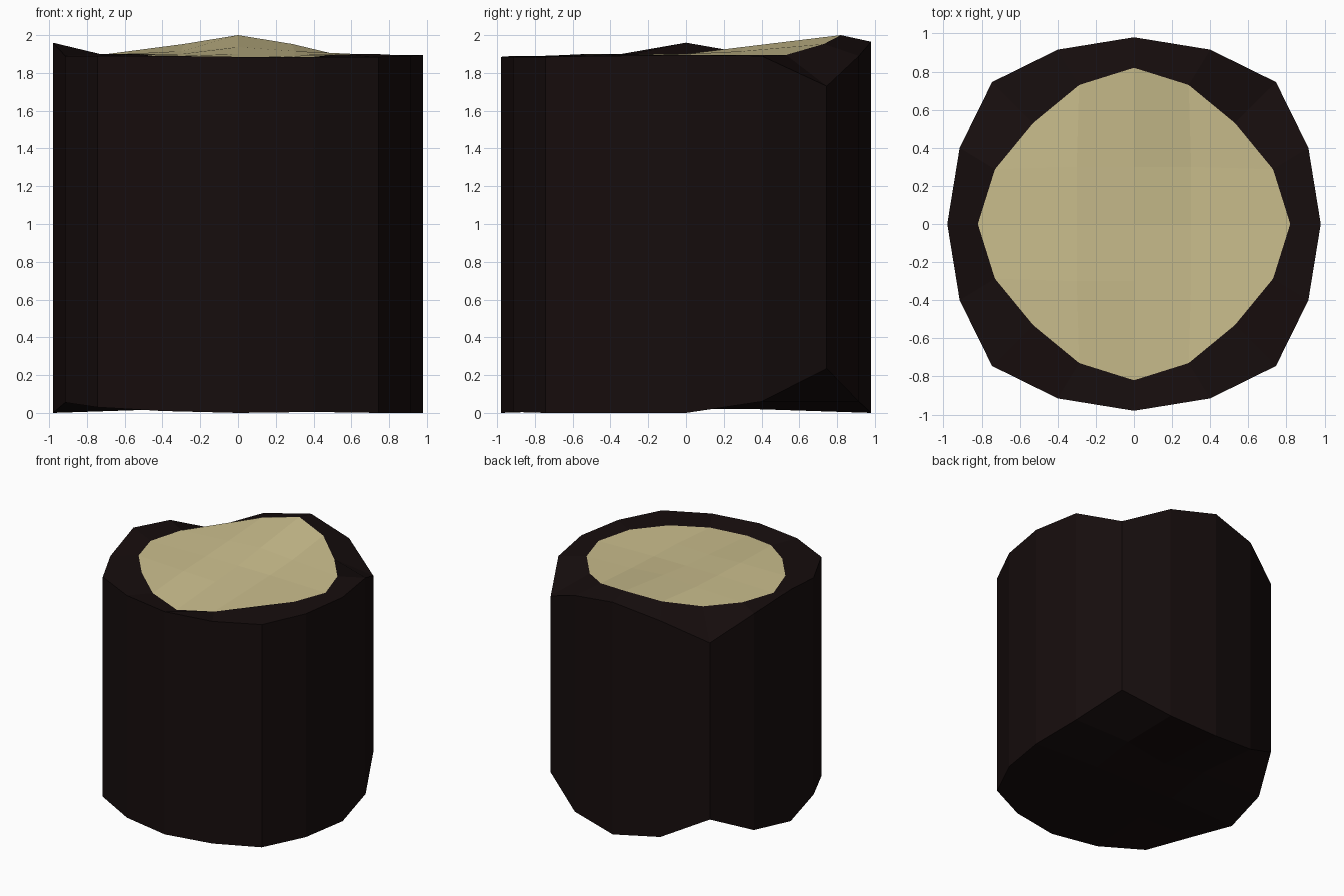
import bpy

if "Cube" in bpy.data.objects:
    bpy.data.objects.remove(bpy.data.objects["Cube"])

# Perimeter of a 4x4 grid, counter-clockwise from +x: each 16-sided ring uses this order
PERIM = [(2, 0), (2, 1), (2, 2), (1, 2), (0, 2), (-1, 2), (-2, 2), (-2, 1), (-2, 0),
         (-2, -1), (-2, -2), (-1, -2), (0, -2), (1, -2), (2, -2), (2, -1)]


def ring(axis, side, mid, corner, heights):
    """16 points with four-fold symmetry: on axis (axis,0), then (side,mid), then (corner,corner)."""
    pts = []
    for (i, j), z in zip(PERIM, heights):
        sx, sy = (i > 0) - (i < 0), (j > 0) - (j < 0)
        if i == 0 or j == 0:
            x, y = sx * axis, sy * axis
        elif abs(i) == abs(j):
            x, y = sx * corner, sy * corner
        else:
            x, y = (sx * side, sy * mid) if abs(i) == 2 else (sx * mid, sy * side)
        pts.append((x, y, z))
    return pts


def grid_cap(verts, start, step, height, flip=False):
    """Fill a 16-point ring with a 4x4 quad grid."""
    ids = {ij: start + k for k, ij in enumerate(PERIM)}
    for i in (-1, 0, 1):
        for j in (-1, 0, 1):
            ids[i, j] = len(verts)
            verts.append((i * step, j * step, height(i, j)))
    faces = []
    for i in range(-2, 2):
        for j in range(-2, 2):
            f = [ids[i, j], ids[i + 1, j], ids[i + 1, j + 1], ids[i, j + 1]]
            faces.append(f[::-1] if flip else f)
    return faces


def band(a, b):
    return [(a + k, a + (k + 1) % 16, b + (k + 1) % 16, b + k) for k in range(16)]


def make(name, verts, faces, color):
    mesh = bpy.data.meshes.new(name)
    mesh.from_pydata(verts, [], faces)
    mat = bpy.data.materials.new(name + "_color")
    mat.diffuse_color = (*color, 1)
    mat.use_nodes = True
    mat.node_tree.nodes["Principled BSDF"].inputs["Base Color"].default_value = mat.diffuse_color
    mesh.materials.append(mat)
    obj = bpy.data.objects.new(name, mesh)
    bpy.context.collection.objects.link(obj)


bottom_z = [0, .06, .235, .06, 0, .06, .235, .06, 0, .055, .03, .01, 0, .005, 0, 0]
top_z = [1.895, 1.89, 1.73, 1.89, 1.965, 1.89, 1.73, 1.89, 1.96,
         1.89, 1.89, 1.89, 1.885, 1.885, 1.885, 1.89]
cut_z = [1.89, 1.895, 1.895, 1.953, 2.0, 1.953, 1.9, 1.895, 1.89,
         1.9, 1.9, 1.87, 1.84, 1.867, 1.898, 1.9]

cut_ring = ring(.82, .73, .287, .53, cut_z)

# Bark: uneven sides, underside and the rim around the cut
verts = ring(.98, .915, .4, .745, bottom_z) + ring(.98, .915, .4, .745, top_z) + cut_ring
faces = band(0, 16) + band(16, 32)
faces += grid_cap(verts, 0, .37, lambda i, j: .08 if i and j > 0 else .02, flip=True)
make("bark", verts, faces, (.008, .004, .004))

# Cut wood surface: a sloping ridge down the middle
verts = list(cut_ring)
faces = grid_cap(verts, 0, .3,
                 lambda i, j: (1.89, 1.9, 1.915)[j + 1] if i else (1.88, 1.9, 1.937)[j + 1])
make("cut_wood_top", verts, faces, (.6, .52, .27))
